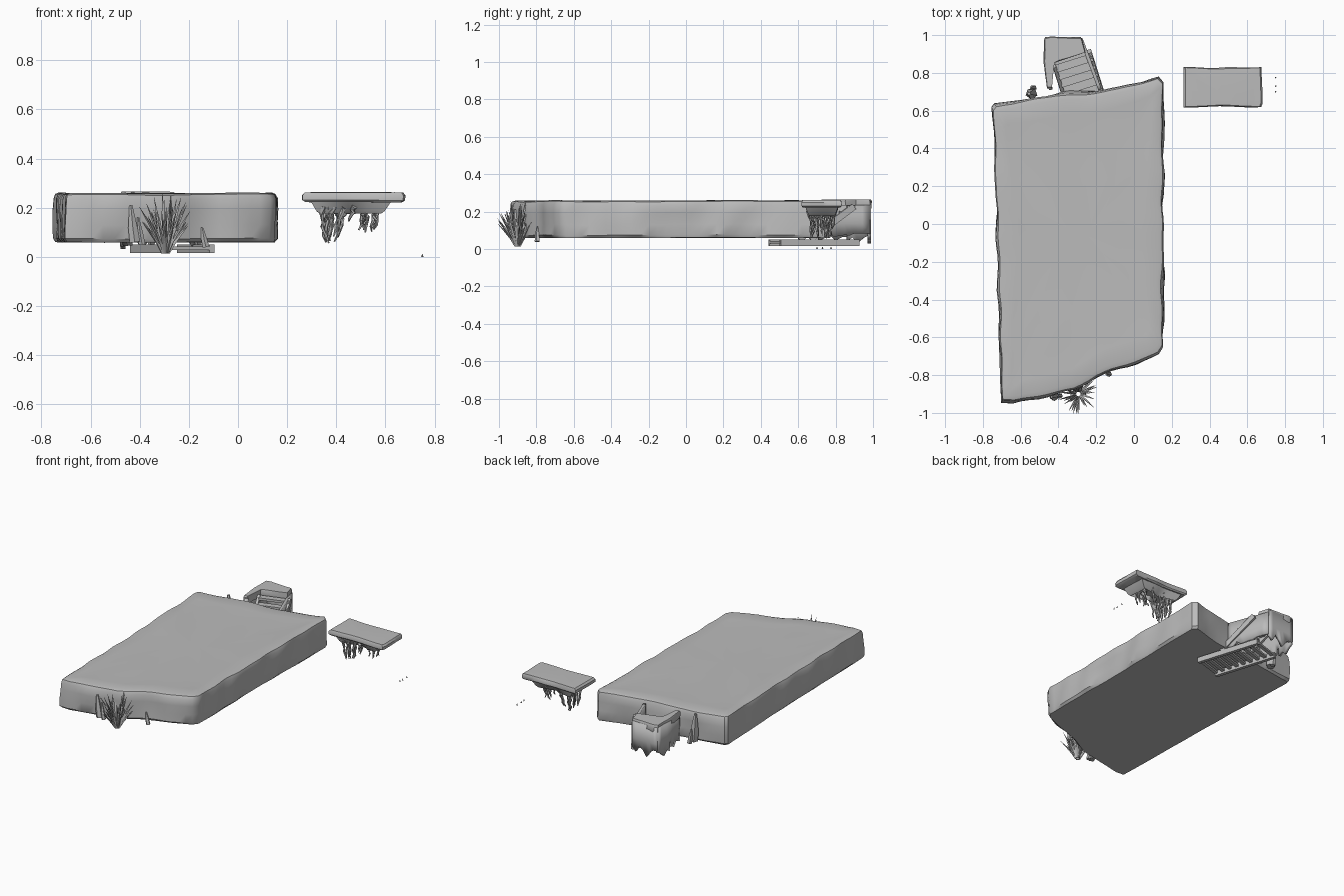
import bpy, bmesh, math, random
from mathutils import Vector, Matrix, noise

random.seed(4)
cube = bpy.data.objects.get("Cube")
if cube:
    bpy.data.objects.remove(cube, do_unlink=True)

stone = bpy.data.materials.new("grey_stone")
stone.use_nodes = True
GREY = (0.5, 0.5, 0.5, 1)
stone.diffuse_color = GREY
stone.node_tree.nodes["Principled BSDF"].inputs["Base Color"].default_value = GREY


def finish(name, bm, smooth=35):
    bmesh.ops.recalc_face_normals(bm, faces=bm.faces)
    mesh = bpy.data.meshes.new(name)
    bm.to_mesh(mesh)
    bm.free()
    mesh.materials.append(stone)
    obj = bpy.data.objects.new(name, mesh)
    bpy.context.collection.objects.link(obj)
    if smooth:
        bpy.ops.object.select_all(action='DESELECT')
        obj.select_set(True)
        bpy.context.view_layer.objects.active = obj
        bpy.ops.object.shade_smooth_by_angle(angle=math.radians(smooth))
    return obj


def resample(corners, step):
    """Walk a closed outline in short steps."""
    pts = []
    for a, b in zip(corners, corners[1:] + corners[:1]):
        a, b = Vector(a), Vector(b)
        n = max(1, round((b - a).length / step))
        pts += [a.lerp(b, i / n) for i in range(n)]
    return pts


def rock(name, corners, levels, step, rough):
    """Loft an outline through (z, inset, roughness) levels and cap both ends."""
    bm = bmesh.new()
    pts = resample(corners, step)
    mid = sum(pts, Vector((0, 0))) / len(pts)
    rings = []
    for z, inset, k in levels:
        ring = []
        for p in pts:
            d = p - mid
            q = mid + d * max(0.02, 1 - inset / d.length)
            n = noise.noise(Vector((p.x * 6, p.y * 6, z * 5)))
            q += d.normalized() * (n * rough * k)
            lift = noise.noise(Vector((q.x * 4, q.y * 4, z))) * rough * 0.3 * k
            ring.append(bm.verts.new((q.x, q.y, z + lift)))
        rings.append(ring)
    for low, high in zip(rings, rings[1:]):
        for i in range(len(low)):
            j = (i + 1) % len(low)
            bm.faces.new((low[i], low[j], high[j], high[i]))
    bm.faces.new(rings[0])
    bm.faces.new(rings[-1])
    return finish(name, bm)


def box(bm, size, loc, mat=Matrix()):
    m = mat @ Matrix.Translation(loc) @ Matrix.Diagonal((*size, 1))
    bmesh.ops.create_cube(bm, size=1, matrix=m)


def strand(bm, path, radii, sides=5):
    """Tapered tube along a path."""
    rings = []
    for i, p in enumerate(path):
        t = path[min(i + 1, len(path) - 1)] - path[max(i - 1, 0)]
        m = t.to_track_quat('Z', 'Y').to_matrix()
        turn = 2 * math.pi / sides
        rings.append([bm.verts.new(p + m @ Vector((math.cos(k * turn), math.sin(k * turn), 0)) * radii[i])
                      for k in range(sides)])
    for a, b in zip(rings, rings[1:]):
        for k in range(sides):
            j = (k + 1) % sides
            bm.faces.new((a[k], a[j], b[j], b[k]))
    bm.faces.new(rings[0])
    bm.faces.new(rings[-1])


def ragged_wall(name, line, top, bottom, thick, jag):
    """Thin upright wall with a torn lower edge."""
    bm = bmesh.new()
    cols = []
    for a, b in zip(line, line[1:]):
        a, b = Vector(a), Vector(b)
        n = max(2, round((b - a).length / 0.025))
        for i in range(n):
            p = a.lerp(b, i / (n - 1))
            cols.append([bm.verts.new((p.x, p.y, z)) for z in
                         (bottom + random.uniform(0, jag), (top + bottom) / 2, top)])
    for a, b in zip(cols, cols[1:]):
        for k in range(2):
            bm.faces.new((a[k], b[k], b[k + 1], a[k + 1]))
    bmesh.ops.remove_doubles(bm, verts=bm.verts, dist=0.001)
    obj = finish(name, bm)
    mod = obj.modifiers.new("thickness", 'SOLIDIFY')
    mod.thickness = thick
    mod.offset = 0


# Large worn slab
slab = [(-0.70, -0.94), (-0.64, -0.945), (-0.32, -0.88), (-0.2, -0.81), (0.13, -0.685),
        (0.155, -0.65), (0.155, 0.75), (0.13, 0.78), (-0.08, 0.725), (-0.42, 0.685),
        (-0.735, 0.63), (-0.75, 0.61)]
rock("stone_slab", slab,
     [(0.06, 0.012, 0.3), (0.075, 0, 1), (0.13, 0, 1), (0.19, 0, 1), (0.235, 0.003, 1),
      (0.254, 0.012, 0.8), (0.26, 0.035, 0.6), (0.257, 0.12, 0.5), (0.256, 0.25, 0.5), (0.255, 0.42, 0.3)],
     0.045, 0.022)

# Floating ledge with a tapered, hollowed underside
rock("ledge_top", [(0.268, 0.62), (0.67, 0.62), (0.678, 0.64), (0.675, 0.83), (0.268, 0.83)],
     [(0.222, 0.012, 0.5), (0.23, 0, 1), (0.25, 0, 1), (0.262, 0.008, 0.5), (0.263, 0.04, 0.3)], 0.03, 0.012)
rock("ledge_underside", [(0.30, 0.64), (0.62, 0.64), (0.62, 0.815), (0.30, 0.815)],
     [(0.205, 0.06, 0.5), (0.175, 0.045, 1), (0.185, 0.03, 1), (0.225, 0, 0.5)], 0.03, 0.02)

# Hanging roots
bm = bmesh.new()
groups = [(0.38, 0.72, 0.055, 0.022, 15, 0.05), (0.53, 0.73, 0.085, 0.025, 6, 0.035),
          (0.46, 0.72, 0.14, 0.05, 6, 0.06)]
for cx, cy, low, spread, count, top_spread in groups:
    for i in range(count):
        s, t = random.uniform(-1, 1), random.uniform(-1, 1)
        start = Vector((cx + s * top_spread + 0.01, cy + t * 0.07, 0.205))
        end = Vector((cx + s * spread * 1.4, cy + t * 0.055, low + random.uniform(0, 0.03)))
        path = [start.lerp(end, k / 5) + Vector((random.uniform(-1, 1), random.uniform(-1, 1), 0)) * 0.007
                for k in range(6)]
        strand(bm, path, [0.013, 0.01, 0.008, 0.007, 0.006, 0.003])
finish("hanging_roots", bm)

# Stair landing and its torn surrounding walls
rock("stair_landing", [(-0.475, 0.985), (-0.44, 0.995), (-0.275, 0.985), (-0.25, 0.91),
                       (-0.425, 0.85), (-0.435, 0.72), (-0.46, 0.72), (-0.48, 0.86)],
     [(0.215, 0.004, 0.5), (0.225, 0, 1), (0.255, 0, 1), (0.265, 0.006, 0.5)], 0.03, 0.012)
ragged_wall("landing_back_wall", [(-0.47, 0.98), (-0.28, 0.98)], 0.25, 0.02, 0.02, 0.08)
ragged_wall("landing_side_wall_right", [(-0.465, 0.98), (-0.47, 0.86), (-0.44, 0.71)], 0.25, 0.03, 0.02, 0.05)
ragged_wall("landing_side_wall_left", [(-0.28, 0.98), (-0.25, 0.90), (-0.18, 0.71)], 0.235, 0.04, 0.018, 0.05)

# Stair treads and the slatted frame below them
frame = Matrix.Translation((-0.325, 0.865, 0)) @ Matrix.Rotation(math.radians(17.5), 4, 'Z')
bm = bmesh.new()
for i in range(6):
    box(bm, (0.2, 0.042, 0.016), (0.005, -0.015 - i * 0.042, 0.225 - i * 0.03), frame)
for side in (-1, 1):
    slope = frame @ Matrix.Translation((side * 0.1, -0.12, 0.14)) @ Matrix.Rotation(math.atan2(0.03, 0.042), 4, 'X')
    box(bm, (0.018, 0.3, 0.035), (0, 0, 0), slope)
finish("stair_treads", bm, 0)

bm = bmesh.new()
for side in (-1, 1):
    box(bm, (0.022, 0.44, 0.035), (side * 0.1, -0.19, 0.033), frame)
for i in range(9):
    box(bm, (0.2, 0.022, 0.014), (0, -0.4 + i * 0.052, 0.036), frame)
finish("stair_frame", bm, 0)

# Spiky plant against the front edge
bm = bmesh.new()
for i in range(60):
    ang = random.uniform(0, 2 * math.pi)
    lean = random.uniform(0.015, 0.1)
    tall = random.uniform(0.12, 0.235) * (1.12 - lean * 3)
    base = Vector((-0.295, -0.9, 0.015)) + Vector((math.cos(ang), math.sin(ang), 0)) * 0.014
    path = [base + Vector((math.cos(ang) * lean * t ** 1.3, math.sin(ang) * lean * t ** 1.3, tall * t))
            for t in (0, 0.35, 0.7, 1)]
    strand(bm, path, [0.004, 0.0065, 0.005, 0.0007], 3)
finish("spiky_plant", bm, 0)

# Broken shards leaning on the slab edges, as tapering flat spikes
bm = bmesh.new()
for x, y, low, top, r in [(-0.42, -0.915, 0.06, 0.21, 0.022), (-0.39, -0.91, 0.05, 0.16, 0.014),
                          (-0.13, -0.795, 0.04, 0.12, 0.014), (-0.54, 0.69, 0.07, 0.255, 0.03),
                          (-0.53, 0.72, 0.06, 0.16, 0.016)]:
    heights = [low, low * 0.6 + top * 0.4, top]
    strand(bm, [Vector((x - 0.008 * k, y, z)) for k, z in enumerate(heights)], [r, r * 0.9, r * 0.3], 5)
finish("edge_shards", bm, 20)

# Tiny loose crumbs
bm = bmesh.new()
for y in (0.70, 0.73, 0.775):
    bmesh.ops.create_cone(bm, cap_ends=True, segments=4, radius1=0.005, radius2=0.001, depth=0.012,
                          matrix=Matrix.Translation((0.75, y, 0.006)))
finish("loose_crumbs", bm, 0)
